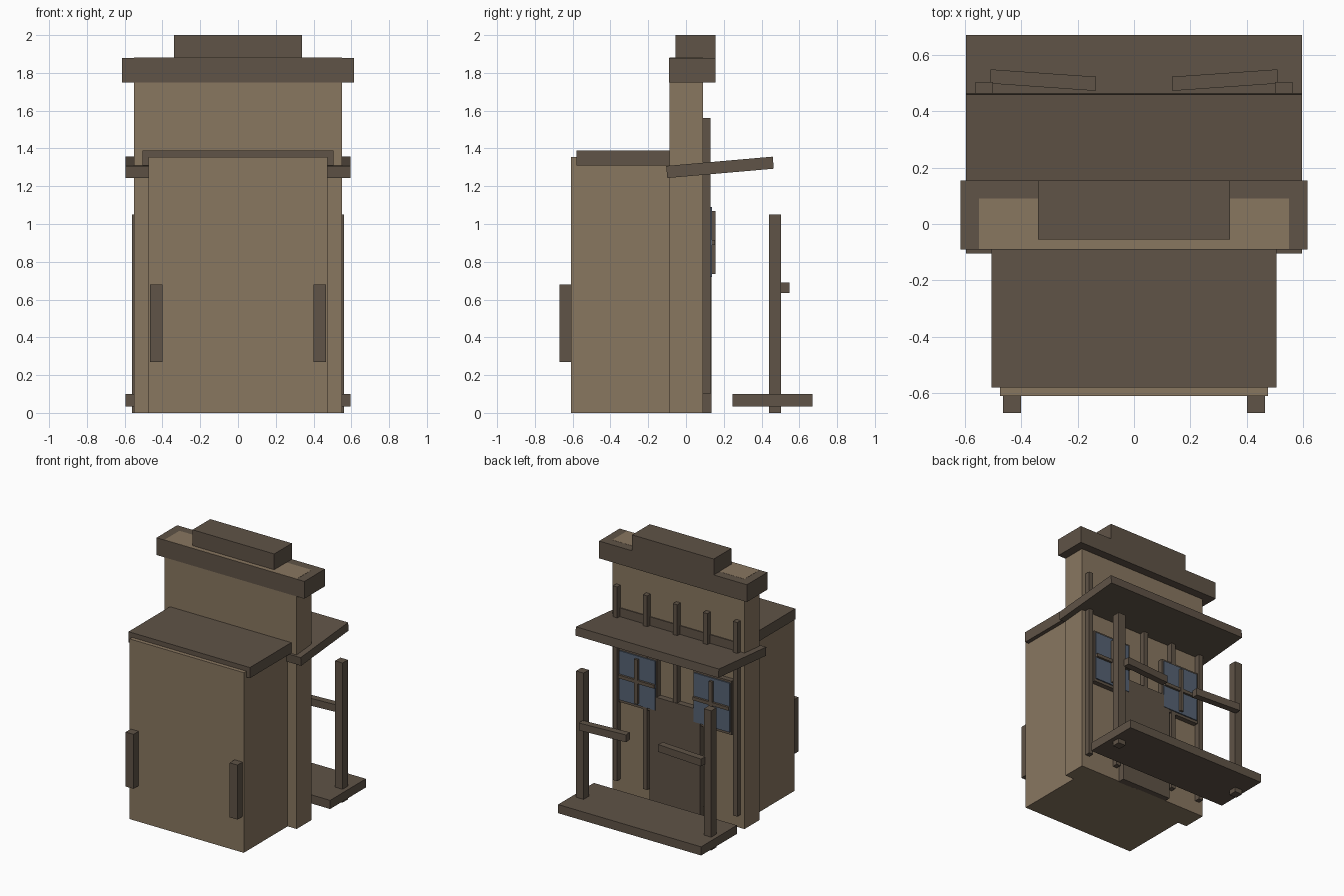
import bpy
import bmesh
from math import radians
from mathutils import Matrix, Vector

if "Cube" in bpy.data.objects:
    bpy.data.objects.remove(bpy.data.objects["Cube"], do_unlink=True)


def material(name, colour):
    mat = bpy.data.materials.new(name)
    mat.use_nodes = True
    mat.diffuse_color = (*colour, 1)
    mat.node_tree.nodes["Principled BSDF"].inputs["Base Color"].default_value = (*colour, 1)
    return mat


TAN = material("tan_planks", (0.25, 0.184, 0.118))
DARK = material("dark_timber", (0.116, 0.087, 0.063))
GLASS = material("blue_grey_glass", (0.095, 0.125, 0.175))


def box(name, xs, ys, zs, mat, rot=None):
    """Box spanning the given ranges, optionally turned about its centre."""
    spans = (xs, ys, zs)
    centre = Vector([(a + b) / 2 for a, b in spans])
    size = [b - a for a, b in spans]
    bm = bmesh.new()
    bmesh.ops.create_cube(bm, size=1, matrix=Matrix.Diagonal((*size, 1)))
    mesh = bpy.data.meshes.new(name)
    bm.to_mesh(mesh)
    bm.free()
    mesh.materials.append(mat)
    obj = bpy.data.objects.new(name, mesh)
    obj.location = centre
    if rot:
        obj.rotation_euler = rot
    bpy.context.collection.objects.link(obj)
    return obj


def pair(name, xs, ys, zs, mat, turn=0):
    """Left part at +x and its mirrored right part."""
    box("left_" + name, xs, ys, zs, mat, (0, 0, radians(turn)))
    box("right_" + name, (-xs[1], -xs[0]), ys, zs, mat, (0, 0, radians(-turn)))


# Main building and its flat roof
box("rear_block", (-0.475, 0.475), (-0.61, 0.05), (0, 1.355), TAN)
box("flat_roof", (-0.505, 0.505), (-0.58, 0.097), (1.31, 1.39), DARK)
pair("wall_strip", (0.4, 0.465), (-0.67, -0.605), (0.27, 0.68), DARK)

# False facade with stepped cornice
box("facade", (-0.55, 0.55), (-0.088, 0.09), (0, 1.881), TAN)
box("cornice", (-0.615, 0.615), (-0.09, 0.155), (1.75, 1.88), DARK)
box("cornice_crown", (-0.34, 0.34), (-0.055, 0.155), (1.88, 2.0), DARK)

# Vertical battens over the facade
for i in range(5):
    x = (i - 2) * 0.25
    box(f"batten_{i + 1}", (x - 0.018, x + 0.018), (0.085, 0.13), (0.1, 1.56), DARK)

# Door and four-pane windows
box("door", (-0.21, 0.21), (0.08, 0.134), (0, 0.82), DARK)
pair("window_frame", (0.15, 0.47), (0.08, 0.128), (0.7, 1.105), DARK)
pair("window_glass", (0.16, 0.46), (0.1, 0.137), (0.72, 1.09), GLASS)
pair("window_upright", (0.297, 0.323), (0.12, 0.155), (0.735, 1.07), DARK)
pair("window_crossbar", (0.16, 0.46), (0.12, 0.153), (0.89, 0.915), DARK)

# Sloping awning
box("awning", (-0.595, 0.595), (-0.103, 0.463), (1.268, 1.332), DARK, (radians(5), 0, 0))

# Porch deck, posts and slightly skewed rails
box("porch_deck", (-0.595, 0.595), (0.245, 0.67), (0.035, 0.1), DARK)
pair("porch_post", (0.5, 0.562), (0.44, 0.503), (0, 1.05), DARK)
pair("porch_rail", (0.135, 0.51), (0.485, 0.535), (0.635, 0.69), DARK, 4)
